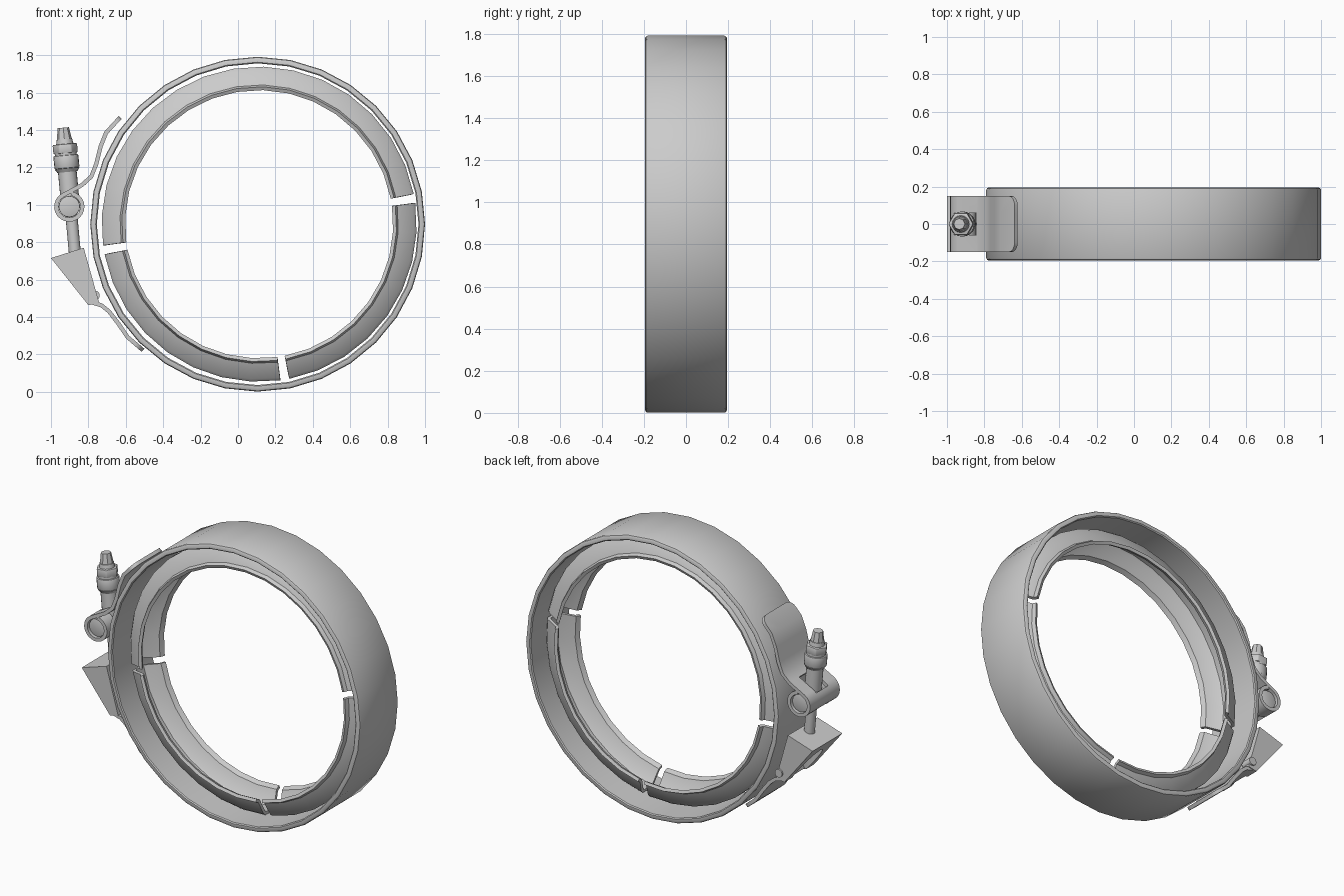
import bpy, bmesh
from math import sin, cos, pi, radians
from mathutils import Vector

if "Cube" in bpy.data.objects:
    bpy.data.objects.remove(bpy.data.objects["Cube"])

CX, CZ = 0.105, 0.896          # ring centre


def finish(name, bm, thick=0, cutter=None, angle=32, bevel=0):
    """Turn a bmesh into an object, apply modifiers, smooth by angle."""
    bmesh.ops.remove_doubles(bm, verts=bm.verts, dist=1e-5)
    bmesh.ops.recalc_face_normals(bm, faces=bm.faces)
    me = bpy.data.meshes.new(name)
    bm.to_mesh(me)
    bm.free()
    ob = bpy.data.objects.new(name, me)
    bpy.context.collection.objects.link(ob)
    bpy.ops.object.select_all(action='DESELECT')
    ob.select_set(True)
    bpy.context.view_layer.objects.active = ob
    if thick:
        m = ob.modifiers.new("thick", 'SOLIDIFY')
        m.thickness, m.offset = thick, 0
    if cutter:
        m = ob.modifiers.new("cut", 'BOOLEAN')
        m.operation, m.object, m.solver = 'DIFFERENCE', cutter, 'EXACT'
    if bevel:
        m = ob.modifiers.new("bevel", 'BEVEL')
        m.width, m.segments = bevel, 2
    for m in list(ob.modifiers):
        bpy.ops.object.modifier_apply(modifier=m.name)
    bpy.ops.object.shade_smooth_by_angle(angle=radians(angle))
    return ob


def grid(rows, skip=lambda c: False):
    """Quad sheet through rows of points, leaving out skipped faces."""
    bm = bmesh.new()
    vs = [[bm.verts.new(p) for p in r] for r in rows]
    for a, b in zip(vs, vs[1:]):
        for i in range(len(a) - 1):
            q = (a[i], a[i + 1], b[i + 1], b[i])
            if not skip(sum((v.co for v in q), Vector()) / 4):
                bm.faces.new(q)
    return bm, vs


def sweep(profile, angles, cx=CX):
    """Revolve a (y, r) profile around the ring axis."""
    return grid([[(cx + r * cos(a), y, CZ + r * sin(a)) for y, r in profile]
                 for a in angles])[0]


def rod(name, p0, p1, r0, r1=None, n=20, bevel=0, cutter=None):
    """Cylinder or cone between two points."""
    p0, p1 = Vector(p0), Vector(p1)
    d = p1 - p0
    bm = bmesh.new()
    bmesh.ops.create_cone(bm, cap_ends=True, segments=n, radius1=r0,
                          radius2=r0 if r1 is None else r1, depth=d.length)
    bm.transform(d.to_track_quat('Z', 'Y').to_matrix().to_4x4())
    bmesh.ops.translate(bm, verts=bm.verts, vec=(p0 + p1) / 2)
    return finish(name, bm, bevel=bevel, cutter=cutter)


def strap(name, path, ys, skip=lambda c: False):
    """Bent sheet strap, first end with rounded corners."""
    bm, vs = grid([[(x, y, z) for y in ys] for x, z in path], skip)
    bmesh.ops.bevel(bm, geom=[vs[0][0], vs[0][-1]], offset=0.05, segments=4,
                    affect='VERTICES', profile=0.5)
    return finish(name, bm, thick=0.022, angle=40)


# Outer band
W, RO, RI, C = 0.195, 0.895, 0.86, 0.012
half = [(-W, RI + C / 2), (-W, RO - C), (-W + C * .4, RO - C * .3), (-W + C, RO)]
inner = [(W - C / 2, RI), (-W + C / 2, RI)]
band = half + [(-y, r) for y, r in reversed(half)] + inner
finish("outer_band", sweep(band + band[:1], [2 * pi * i / 32 for i in range(33)]))

# Three flared channel segments inside the band
side = [(-0.118, 0.726), (-0.092, 0.738), (-0.055, 0.822), (-0.042, 0.833)]
channel = side + [(-y, r) for y, r in reversed(side)]
for i, (a0, span) in enumerate([(9.4, 180), (189.4, 90), (279.4, 90)]):
    g, n = 0.028, span * 16 // 180
    s = radians(a0) + g
    e = radians(a0 + span) - g
    finish(f"channel_segment_{i + 1}",
           sweep(channel, [s + (e - s) * k / n for k in range(n + 1)], 0.113),
           thick=0.02)

# Upper strap: welded tab, bend and slotted loop
PX, PZ = -0.902, 0.99
path = [(-0.63, 1.467), (-0.705, 1.385), (-0.735, 1.31), (-0.757, 1.22),
        (-0.785, 1.15), (-0.835, 1.105)]
path += [(PX + 0.07 * cos(a), PZ + 0.07 * sin(a))
         for a in (radians(122 + 16 * k) for k in range(21))]
strap("upper_strap_loop", path, (-0.15, -0.06, 0.06, 0.15),
      lambda c: abs(c.y) < 0.06 and -0.955 < c.x < -0.82)

# Lower strap
strap("lower_strap", [(-0.508, 0.222), (-0.59, 0.292), (-0.64, 0.365),
                      (-0.69, 0.43), (-0.73, 0.462), (-0.79, 0.48)], (-0.145, 0, 0.145))

# Trunnion pin in the loop
rod("trunnion_pin", (PX, -0.135, PZ), (PX, 0.135, PZ), 0.057, bevel=0.005)


# Tilted bolt, stacked along its axis
def ax(z):
    return (-0.934 + (1.41 - z) * 0.0925, 0, z)


rod("bolt_shaft", ax(0.66), ax(1.34), 0.032, n=16)
rod("spacer_tube", ax(0.99), ax(1.19), 0.05)
rod("collar_chamfer", ax(1.175), ax(1.195), 0.054, 0.067)
rod("collar", ax(1.195), ax(1.265), 0.067, bevel=0.006)
rod("nut_washer", ax(1.26), ax(1.28), 0.058)
rod("hex_nut", ax(1.275), ax(1.325), 0.067, n=6, bevel=0.006)
rod("nut_crown", ax(1.32), ax(1.35), 0.047, 0.042, n=16)
rod("bolt_tip", ax(1.34), ax(1.412), 0.042, 0.03, n=8)

# Wedge catch block with a scoop for the bolt end
scoop = rod("scoop_cutter", ax(0.35), ax(0.66), 0.085, n=24)
scoop.hide_render = True
scoop.hide_viewport = False
bm, _ = grid([[(x, y, z) for x, z in
               [(-1.0, 0.715), (-0.825, 0.77), (-0.742, 0.475), (-0.8, 0.463), (-1.0, 0.715)]]
              for y in (-0.15, 0.15)])
bmesh.ops.remove_doubles(bm, verts=bm.verts, dist=1e-5)
bmesh.ops.holes_fill(bm, edges=[e for e in bm.edges if e.is_boundary], sides=4)
finish("catch_block", bm, cutter=scoop)
scoop.hide_set(True)

# Small rivet at the foot of the block
rod("block_rivet", (-0.765, 0.09, 0.515), (-0.765, 0.16, 0.515), 0.026, n=14)
